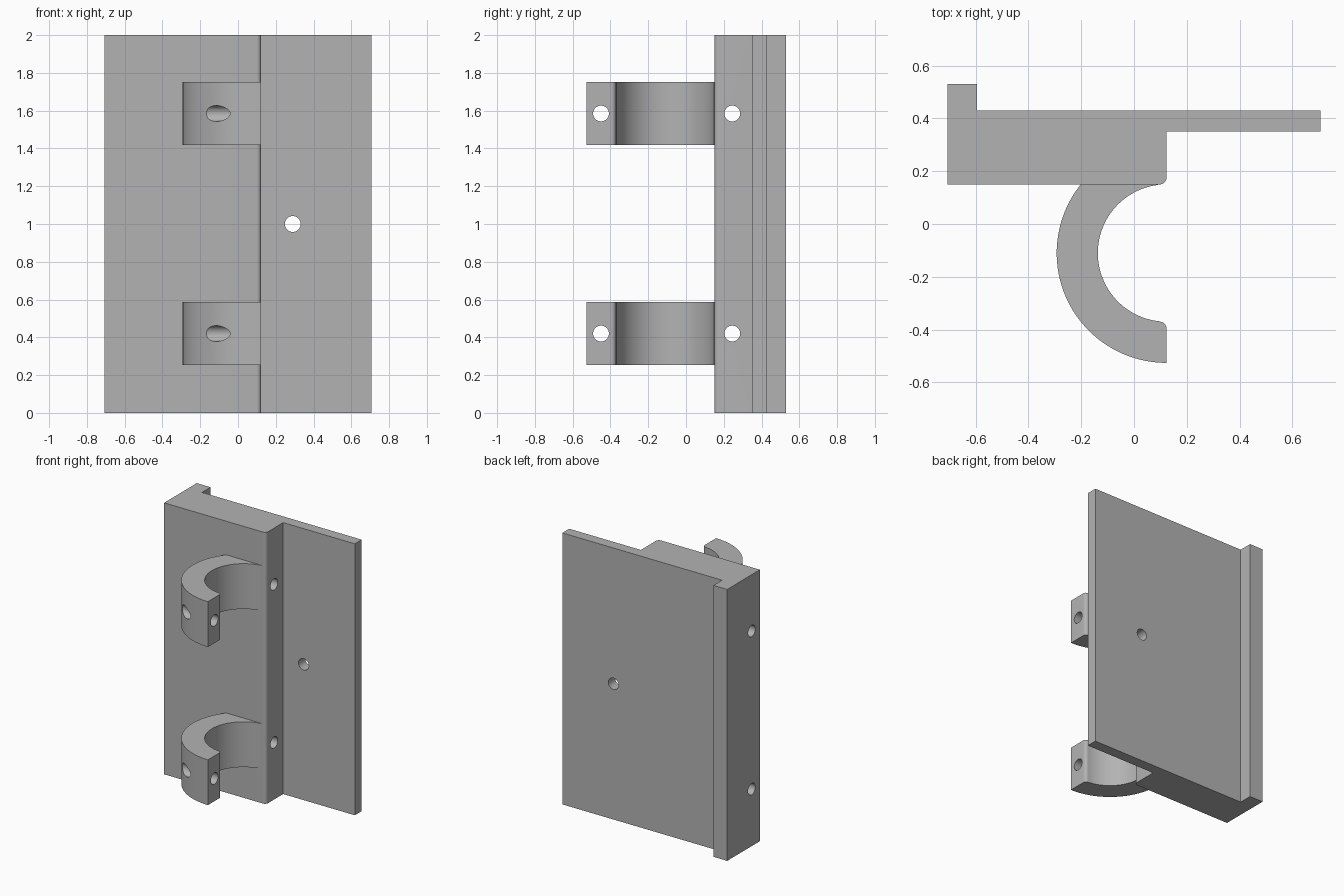
import bpy, bmesh
from math import radians, sin, cos, asin, degrees
from mathutils import Matrix

if "Cube" in bpy.data.objects:
    bpy.data.objects.remove(bpy.data.objects["Cube"])

grey = bpy.data.materials.new("plain grey")
grey.use_nodes = True
colour = (0.45, 0.45, 0.45, 1)
grey.diffuse_color = colour
grey.node_tree.nodes["Principled BSDF"].inputs["Base Color"].default_value = colour

HEIGHT = 2.0
EDGE_X = 0.123               # step of the block and open end of the clips
FRONT_Y = 0.15               # front face of the block
RING_Y, INNER, OUTER = -0.11, 0.26, 0.416
FILLET = 0.025
HOLE = 0.042
CLIP_LEVELS = {"lower": 0.42, "upper": 1.585}
CLIP_HALF = 0.167


def arc(cx, cy, r, start, end, steps):
    angles = [radians(start + (end - start) * i / steps) for i in range(steps + 1)]
    return [(cx + r * cos(a), cy + r * sin(a)) for a in angles]


def finish(name, bm):
    bmesh.ops.recalc_face_normals(bm, faces=bm.faces)
    mesh = bpy.data.meshes.new(name)
    bm.to_mesh(mesh)
    bm.free()
    mesh.materials.append(grey)
    obj = bpy.data.objects.new(name, mesh)
    bpy.context.collection.objects.link(obj)
    return obj


def extrude(name, outline, z0, z1):
    bm = bmesh.new()
    face = bm.faces.new([bm.verts.new((x, y, z0)) for x, y in outline])
    top = bmesh.ops.extrude_face_region(bm, geom=[face])["geom"]
    verts = [v for v in top if isinstance(v, bmesh.types.BMVert)]
    bmesh.ops.translate(bm, vec=(0, 0, z1 - z0), verts=verts)
    return finish(name, bm)


def drill(name, axis, centre):
    bm = bmesh.new()
    turn = Matrix.Rotation(radians(90), 4, "Y" if axis == "x" else "X")
    bmesh.ops.create_cone(bm, cap_ends=True, segments=32, radius1=HOLE,
                          radius2=HOLE, depth=3, matrix=Matrix.Translation(centre) @ turn)
    return finish(name, bm)


def cut(obj, drills):
    bpy.ops.object.select_all(action="DESELECT")
    bpy.context.view_layer.objects.active = obj
    obj.select_set(True)
    for cutter in drills:
        mod = obj.modifiers.new("hole", "BOOLEAN")
        mod.operation, mod.solver, mod.object = "DIFFERENCE", "EXACT", cutter
        bpy.ops.object.modifier_apply(modifier=mod.name)
        bpy.data.objects.remove(cutter)
    bpy.ops.object.shade_smooth_by_angle(angle=radians(30))


# Mounting plate: thick block, thin flange and rear lip in one profile
plate_outline = [(-0.707, FRONT_Y)]
plate_outline += arc(EDGE_X - FILLET, FRONT_Y + FILLET, FILLET, -90, 0, 8)
plate_outline += [(EDGE_X, 0.35), (0.707, 0.35), (0.707, 0.43),
                  (-0.595, 0.43), (-0.595, 0.53), (-0.707, 0.53)]
plate = extrude("mounting_plate", plate_outline, 0, HEIGHT)
plate_drills = [drill("pin_drill", "x", (0, 0.245, z)) for z in CLIP_LEVELS.values()]
plate_drills.append(drill("screw_drill", "y", (0.29, 0, 1)))
cut(plate, plate_drills)

# Half-ring clips, rooted slightly inside the block
meet = 180 - degrees(asin((FRONT_Y - RING_Y) / OUTER))
outer = arc(EDGE_X, RING_Y, OUTER, 270, meet, 48)
root_y = FRONT_Y + 0.02
inner = arc(EDGE_X, RING_Y, INNER, 97, 264.5, 56)
tip = arc(EDGE_X - FILLET, RING_Y - INNER - FILLET, FILLET, 90, 0, 8)
clip_outline = outer + [(outer[-1][0], root_y), (inner[0][0], root_y)] + inner + tip
for level, z in CLIP_LEVELS.items():
    clip = extrude(level + "_clip", clip_outline, z - CLIP_HALF, z + CLIP_HALF)
    cut(clip, [drill("clip_drill", "x", (0, -0.45, z))])
